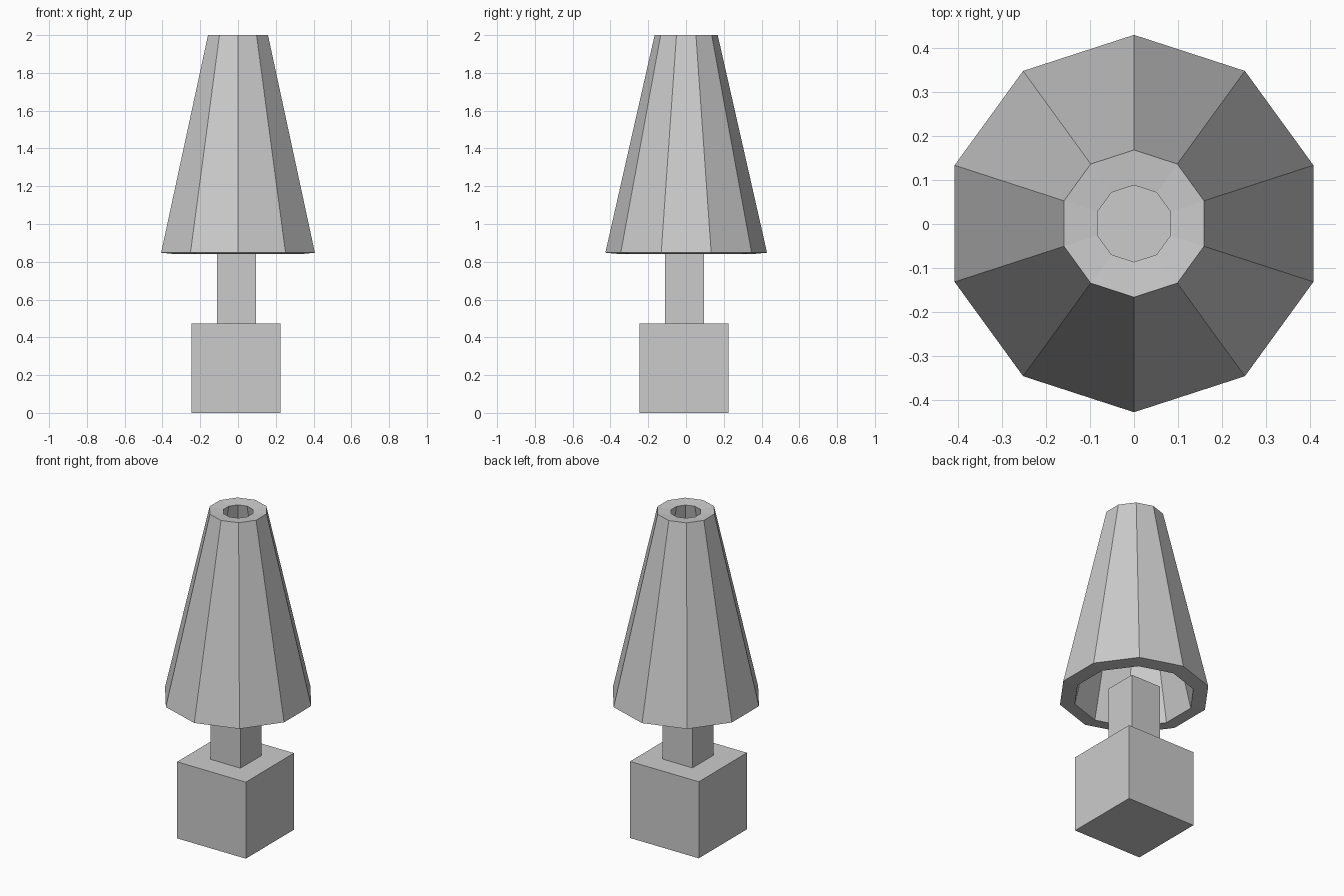
import bpy
import bmesh
import math

if "Cube" in bpy.data.objects:
    bpy.data.objects.remove(bpy.data.objects["Cube"])

SIDES = 10


def finish(bm, name):
    bmesh.ops.recalc_face_normals(bm, faces=bm.faces)
    mesh = bpy.data.meshes.new(name)
    bm.to_mesh(mesh)
    bm.free()
    obj = bpy.data.objects.new(name, mesh)
    bpy.context.collection.objects.link(obj)
    return obj


def box(name, centre, width, z0, z1):
    bm = bmesh.new()
    bmesh.ops.create_cube(bm, size=1)
    for v in bm.verts:
        v.co.x = v.co.x * width + centre
        v.co.y = v.co.y * width + centre
        v.co.z = z0 if v.co.z < 0 else z1
    return finish(bm, name)


def lathe(name, profile):
    # Revolve a closed (radius, z) profile, with corners on the y axis
    bm = bmesh.new()
    rings = []
    for r, z in profile:
        ring = []
        for i in range(SIDES):
            a = math.pi / 2 + math.tau * i / SIDES
            ring.append(bm.verts.new((r * math.cos(a), r * math.sin(a) + 0.001, z)))
        rings.append(ring)
    for k, ring in enumerate(rings):
        nxt = rings[(k + 1) % len(rings)]
        for i in range(SIDES):
            j = (i + 1) % SIDES
            bm.faces.new((ring[i], ring[j], nxt[j], nxt[i]))
    return finish(bm, name)


# Cube foot and square stem, both very slightly off centre
box("lamp_base", -0.01, 0.47, 0.0, 0.473)
box("lamp_stem", -0.008, 0.205, 0.473, 0.905)

# Thick ten-sided shade, open at both ends
lathe("lamp_shade", [(0.428, 0.848), (0.167, 2.0), (0.087, 1.992), (0.342, 0.84)])
